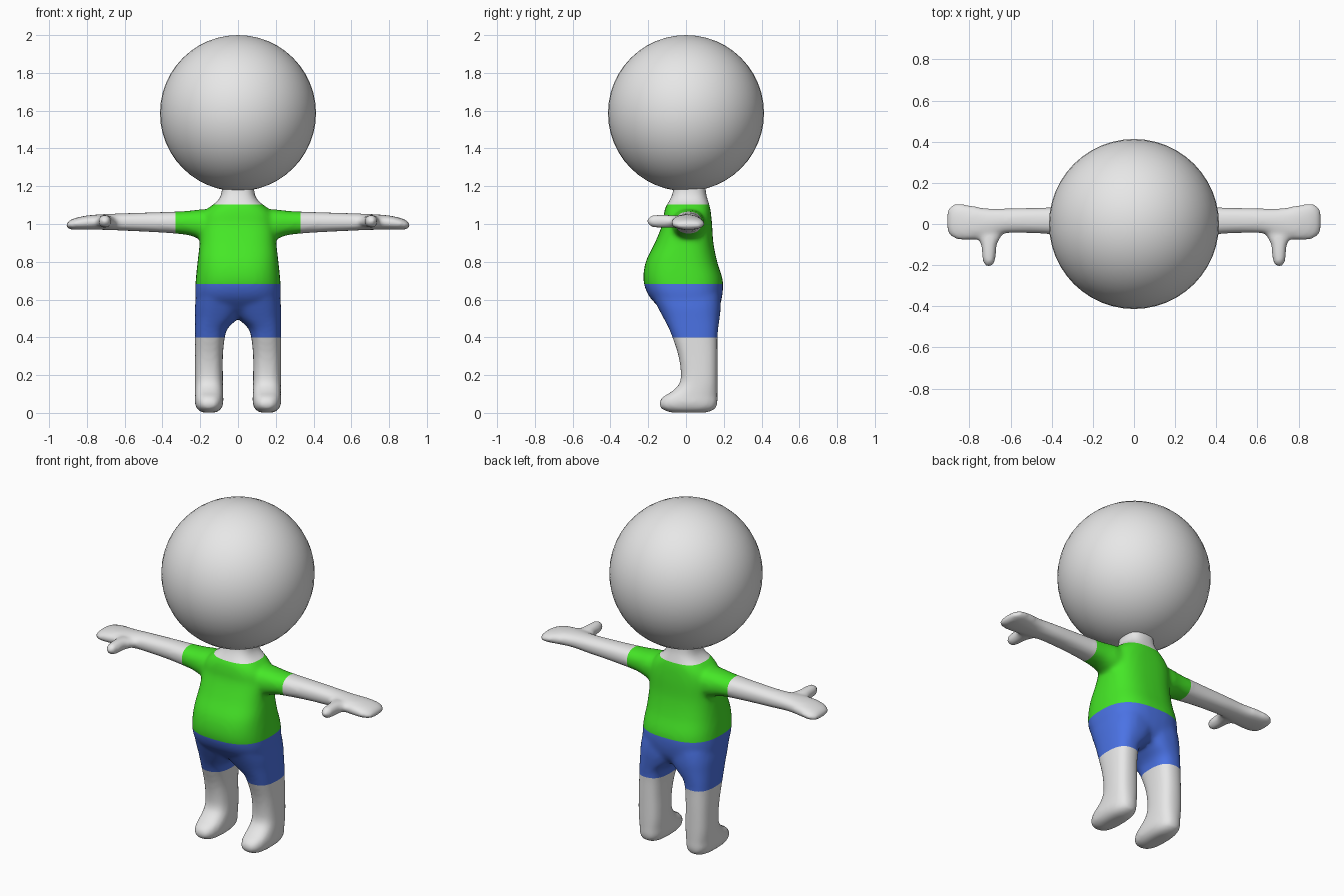
import bpy, bmesh, math
from mathutils import Vector

if "Cube" in bpy.data.objects:
    bpy.data.objects.remove(bpy.data.objects["Cube"])


def material(name, rgb):
    m = bpy.data.materials.new(name)
    m.diffuse_color = (*rgb, 1)
    m.use_nodes = True
    m.node_tree.nodes["Principled BSDF"].inputs["Base Color"].default_value = m.diffuse_color
    return m


skin = material("light_grey_skin", (0.8, 0.8, 0.8))
green = material("green_shirt", (0.06, 0.8, 0.02))
blue = material("blue_shorts", (0.07, 0.17, 0.78))


def smooth_sections(keys, steps=5):
    """Catmull-Rom interpolation through the key cross-sections."""
    out = []
    for i in range(len(keys) - 1):
        p = [Vector(keys[max(0, min(len(keys) - 1, i + k))]) for k in (-1, 0, 1, 2)]
        span = p[2][0] - p[1][0]
        for s in range(steps):
            u = s / steps
            # tangents scaled for uneven key spacing
            m1 = (p[2] - p[0]) * (span / (p[2][0] - p[0][0]))
            m2 = (p[3] - p[1]) * (span / (p[3][0] - p[1][0]))
            out.append((2*u**3 - 3*u*u + 1) * p[1] + (u**3 - 2*u*u + u) * m1
                       + (3*u*u - 2*u**3) * p[2] + (u**3 - u*u) * m2)
    out.append(Vector(keys[-1]))
    return out


def loft(bm, axis, keys, power=2.4, sides=(1,), n=40):
    """Rounded tube along an axis; keys hold (position, min a, max a, min b, max b)."""
    for side in sides:
        rings = []
        for t, a0, a1, b0, b1 in smooth_sections(keys):
            ring = []
            for k in range(n):
                c, s = math.cos(2*math.pi*k/n), math.sin(2*math.pi*k/n)
                a = (a0+a1)/2 + (a1-a0)/2 * math.copysign(abs(c)**(2/power), c)
                b = (b0+b1)/2 + (b1-b0)/2 * math.copysign(abs(s)**(2/power), s)
                x, y, z = {"x": (t, a, b), "y": (a, t, b), "z": (a, b, t)}[axis]
                ring.append(bm.verts.new((x * side, y, z)))
            rings.append(ring)
        faces = [bm.faces.new((r[k], r[(k+1) % n], q[(k+1) % n], q[k]))
                 for r, q in zip(rings, rings[1:]) for k in range(n)]
        faces += [bm.faces.new(rings[0]), bm.faces.new(rings[-1])]
        bmesh.ops.recalc_face_normals(bm, faces=faces)


bm = bmesh.new()
# torso and neck
loft(bm, "z", [
    (0.505, -0.17, 0.17, -0.075, 0.14), (0.56, -0.21, 0.21, -0.142, 0.176),
    (0.62, -0.226, 0.226, -0.197, 0.192), (0.70, -0.224, 0.224, -0.225, 0.195),
    (0.80, -0.214, 0.214, -0.213, 0.165), (0.90, -0.203, 0.203, -0.165, 0.145),
    (1.00, -0.197, 0.197, -0.125, 0.138), (1.05, -0.185, 0.185, -0.118, 0.133),
    (1.09, -0.15, 0.15, -0.108, 0.127), (1.12, -0.11, 0.11, -0.09, 0.118),
    (1.16, -0.088, 0.088, -0.072, 0.107), (1.24, -0.085, 0.085, -0.06, 0.10)], 2.7)
# legs and feet
loft(bm, "z", [
    (0.001, 0.115, 0.19, -0.08, 0.11), (0.02, 0.09, 0.216, -0.128, 0.153),
    (0.05, 0.078, 0.228, -0.143, 0.167), (0.085, 0.078, 0.228, -0.122, 0.167),
    (0.11, 0.078, 0.228, -0.08, 0.167), (0.15, 0.079, 0.228, -0.038, 0.167),
    (0.20, 0.08, 0.228, -0.027, 0.167), (0.30, 0.08, 0.228, -0.04, 0.167),
    (0.40, 0.07, 0.228, -0.072, 0.167), (0.45, 0.053, 0.228, -0.092, 0.171),
    (0.50, 0.00, 0.228, -0.118, 0.178), (0.56, -0.04, 0.228, -0.15, 0.184),
    (0.62, -0.06, 0.222, -0.18, 0.183)], 2.6, (-1, 1))
# arms and hands
loft(bm, "x", [
    (0.05, -0.08, 0.10, 0.90, 1.075), (0.19, -0.075, 0.10, 0.918, 1.078),
    (0.26, -0.065, 0.09, 0.94, 1.07), (0.33, -0.057, 0.085, 0.949, 1.066),
    (0.45, -0.047, 0.08, 0.957, 1.062), (0.60, -0.044, 0.077, 0.964, 1.057),
    (0.66, -0.05, 0.075, 0.967, 1.055), (0.72, -0.066, 0.077, 0.969, 1.052),
    (0.80, -0.079, 0.092, 0.97, 1.045), (0.86, -0.075, 0.099, 0.97, 1.032),
    (0.89, -0.06, 0.09, 0.972, 1.02), (0.911, -0.035, 0.065, 0.98, 1.003)], 2.3, (-1, 1))
# thumbs
loft(bm, "y", [
    (-0.205, 0.69, 0.72, 1.0, 1.03), (-0.188, 0.676, 0.734, 0.986, 1.044),
    (-0.15, 0.671, 0.739, 0.98, 1.049), (-0.10, 0.666, 0.744, 0.98, 1.049),
    (-0.06, 0.645, 0.76, 0.98, 1.045), (0.0, 0.63, 0.78, 0.985, 1.04)], 2.1, (-1, 1))

mesh = bpy.data.meshes.new("body_parts")
bm.to_mesh(mesh)
bm.free()
body = bpy.data.objects.new("body", mesh)
bpy.context.collection.objects.link(body)

# fuse the limbs into one soft skin
fuse = body.modifiers.new("fuse", "REMESH")
fuse.mode = "VOXEL"
fuse.voxel_size = 0.012
soften = body.modifiers.new("soften", "SMOOTH")
soften.factor = 0.5
soften.iterations = 10
fused = bpy.data.meshes.new_from_object(
    body.evaluated_get(bpy.context.evaluated_depsgraph_get()))
body.modifiers.clear()
body.data = fused
bpy.data.meshes.remove(mesh)
fused.materials.clear()
for m in (skin, green, blue):
    fused.materials.append(m)

# cut clean clothing edges: hem, waist, neckline, sleeves
HEM, WAIST, NECK, SLEEVE = 0.40, 0.683, 1.103, 0.33
bm = bmesh.new()
bm.from_mesh(fused)
for co, no in [((0, 0, HEM), (0, 0, 1)), ((0, 0, WAIST), (0, 0, 1)),
               ((0, 0, NECK), (0, 0, 1)), ((SLEEVE, 0, 0), (1, 0, 0)),
               ((-SLEEVE, 0, 0), (1, 0, 0))]:
    bmesh.ops.bisect_plane(bm, geom=bm.verts[:] + bm.edges[:] + bm.faces[:],
                           dist=1e-5, plane_co=co, plane_no=no)
for f in bm.faces:
    c = f.calc_center_median()
    f.smooth = True
    if HEM < c.z < WAIST:
        f.material_index = 2
    elif WAIST < c.z < NECK and abs(c.x) < SLEEVE:
        f.material_index = 1
    else:
        f.material_index = 0
bm.to_mesh(fused)
bm.free()

# head
bpy.ops.mesh.primitive_uv_sphere_add(segments=48, ring_count=24, radius=0.413,
                                     location=(0, 0, 1.587))
head = bpy.context.object
head.name = "head"
head.data.materials.append(skin)
bpy.ops.object.shade_smooth()
